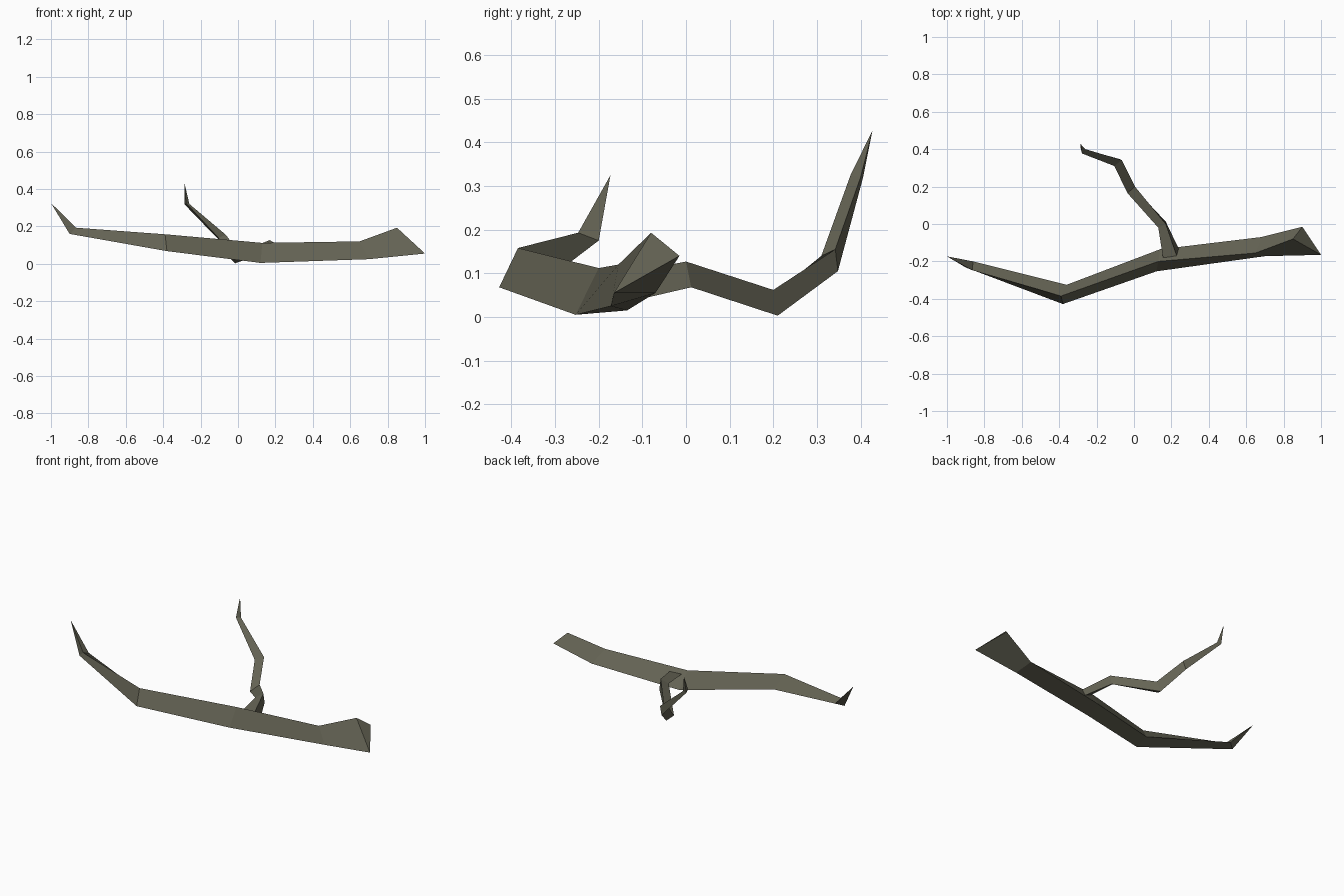
import bpy, bmesh

bark = bpy.data.materials.new("dull brown bark")
bark.diffuse_color = (0.13, 0.127, 0.09, 1)


def branch(name, rings, tip):
    """Loft three-sided rings along a path, cap the start and close to a point."""
    bm = bmesh.new()
    loops = [[bm.verts.new(p) for p in ring] for ring in rings]
    end = bm.verts.new(tip)
    bm.faces.new(loops[0])
    for a, b in zip(loops, loops[1:]):
        for i in range(3):
            j = (i + 1) % 3
            bm.faces.new((a[i], a[j], b[j], b[i]))
    for i in range(3):
        bm.faces.new((loops[-1][i], loops[-1][(i + 1) % 3], end))
    bmesh.ops.recalc_face_normals(bm, faces=bm.faces)
    mesh = bpy.data.meshes.new(name)
    bm.to_mesh(mesh)
    bm.free()
    mesh.materials.append(bark)
    obj = bpy.data.objects.new(name, mesh)
    bpy.context.collection.objects.link(obj)
    return obj


# main branch: each ring is top, lower front, lower back, from the cut end to the tip
branch("main_branch", [
    [(0.85, -0.08, 0.193), (1.0, -0.165, 0.055), (0.90, -0.015, 0.14)],
    [(0.65, -0.155, 0.12), (0.70, -0.172, 0.025), (0.68, -0.07, 0.055)],
    [(0.13, -0.20, 0.112), (0.12, -0.253, 0.005), (0.14, -0.135, 0.015)],
    [(-0.39, -0.385, 0.158), (-0.38, -0.428, 0.068), (-0.36, -0.325, 0.08)],
    [(-0.865, -0.247, 0.193), (-0.90, -0.232, 0.16), (-0.86, -0.20, 0.175)],
], (-1.0, -0.173, 0.325))

# side twig: each ring is top, lower, left
branch("side_twig", [
    [(0.23, -0.175, 0.09), (0.238, -0.13, 0.035), (0.155, -0.18, 0.09)],
    [(0.17, 0.0, 0.127), (0.17, 0.012, 0.068), (0.13, -0.02, 0.10)],
    [(0.005, 0.20, 0.062), (-0.015, 0.21, 0.003), (-0.035, 0.165, 0.022)],
    [(-0.065, 0.342, 0.155), (-0.08, 0.348, 0.105), (-0.105, 0.31, 0.14)],
    [(-0.26, 0.40, 0.32), (-0.285, 0.405, 0.317), (-0.278, 0.377, 0.325)],
], (-0.285, 0.427, 0.427))
